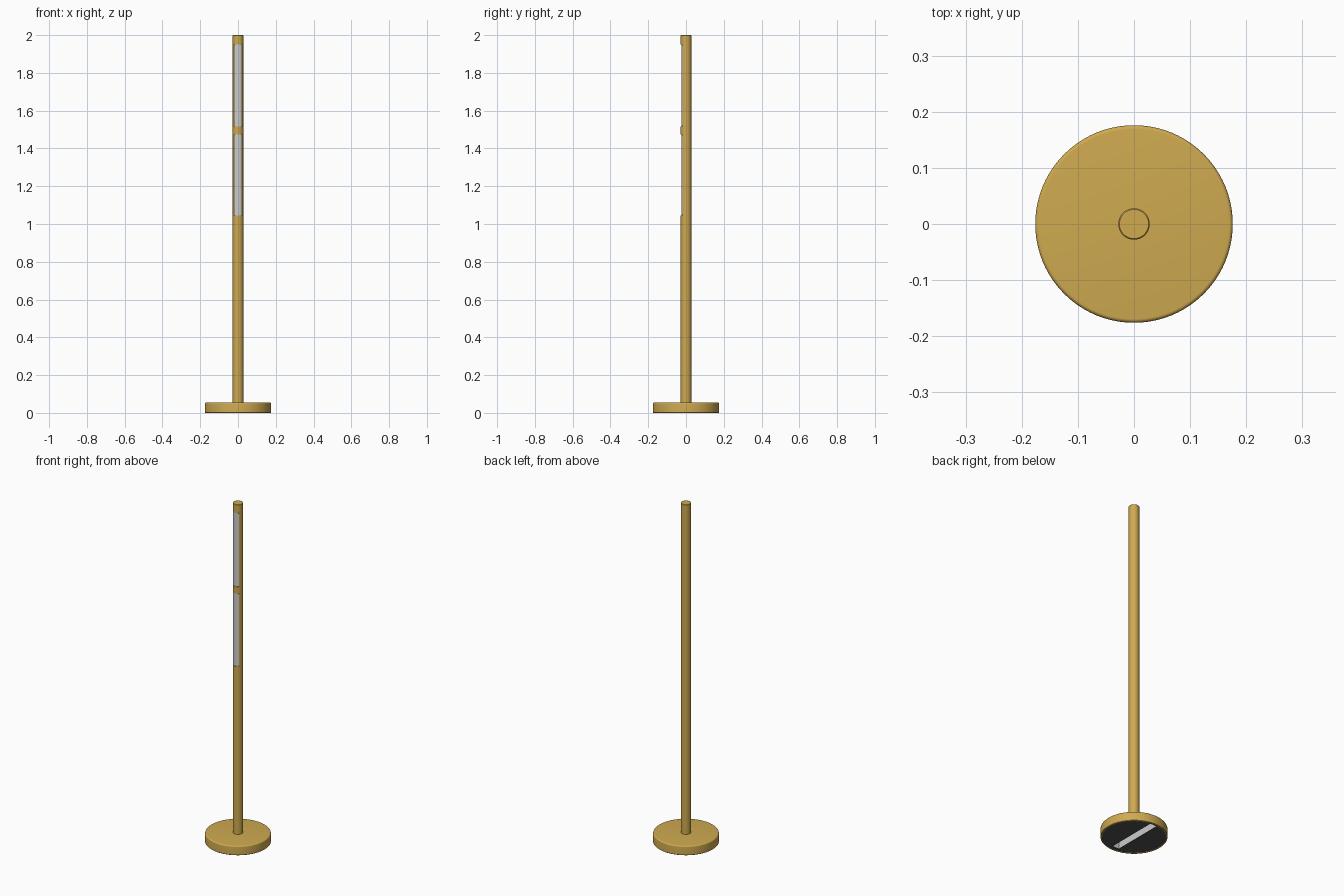
import bpy, bmesh, math

if "Cube" in bpy.data.objects:
    bpy.data.objects.remove(bpy.data.objects["Cube"])

def material(name, rgb):
    m = bpy.data.materials.new(name)
    m.diffuse_color = (*rgb, 1)
    m.use_nodes = True
    m.node_tree.nodes["Principled BSDF"].inputs["Base Color"].default_value = m.diffuse_color
    return m

brass = material("brass", (0.62, 0.40, 0.08))
rubber = material("dark_rubber", (0.08, 0.08, 0.085))

def finish(name, bm, mat=None, smooth=True):
    bmesh.ops.recalc_face_normals(bm, faces=bm.faces)
    me = bpy.data.meshes.new(name)
    bm.to_mesh(me)
    bm.free()
    ob = bpy.data.objects.new(name, me)
    bpy.context.collection.objects.link(ob)
    if mat:
        me.materials.append(mat)
    if smooth:
        bpy.ops.object.select_all(action='DESELECT')
        ob.select_set(True)
        bpy.context.view_layer.objects.active = ob
        bpy.ops.object.shade_smooth_by_angle(angle=math.radians(35))
    return ob

def lathe(name, profile, mat=None, steps=96):
    bm = bmesh.new()
    vs = [bm.verts.new((r, 0, z)) for r, z in profile]
    es = [bm.edges.new(p) for p in zip(vs, vs[1:])]
    bmesh.ops.spin(bm, geom=vs + es, axis=(0, 0, 1), cent=(0, 0, 0),
                   angle=2 * math.pi, steps=steps)
    bmesh.ops.remove_doubles(bm, verts=bm.verts, dist=1e-5)
    return finish(name, bm, mat)

def cutter_box(name, lo, hi):
    bm = bmesh.new()
    bmesh.ops.create_cube(bm, size=1)
    for v in bm.verts:
        v.co = [l + (c + 0.5) * (h - l) for c, l, h in zip(v.co, lo, hi)]
    ob = finish(name, bm, smooth=False)
    ob.hide_render = True
    ob.hide_set(True)
    return ob

def cut(ob, cutter):
    mod = ob.modifiers.new("cut", 'BOOLEAN')
    mod.operation = 'DIFFERENCE'
    mod.solver = 'EXACT'
    mod.object = cutter

# Base: hollow brass cup with rounded edges
R, H = 0.176, 0.055
edge = [(R - 0.007 + 0.007 * math.cos(a), H - 0.007 + 0.007 * math.sin(a))
        for a in [i * math.pi / 12 for i in range(7)]]
lathe("base_shell", [(0, 0.046), (0.168, 0.046), (0.168, 0.0), (R - 0.002, 0.0),
                     (R, 0.002)] + edge + [(0, H)], brass)

# Weight and rubber mat inside the base, with a cable slot
weight = lathe("base_weight", [(0, 0.006), (0.168, 0.006), (0.168, 0.046), (0, 0.046)])
mat_disc = lathe("base_mat", [(0, 0.003), (0.168, 0.003), (0.168, 0.006), (0, 0.006)], rubber)
slot = cutter_box("slot_cutter", (-0.022, -0.15, -0.01), (0.022, 0.16, 0.0455))
cut(weight, slot)
cut(mat_disc, slot)

# Pole
P = 0.028
pole = lathe("pole", [(0, 0.05), (P, 0.05), (P, 1.998), (P - 0.002, 2.0), (0, 2.0)],
             brass, 64)

# Light strips: shallow curved diffusers set in pockets on the front of the pole
def light_strip(name, z0, z1, w=0.0205, y_edge=-0.0185, bulge=0.0065):
    bm = bmesh.new()
    rings = []
    ends = [(0, 0.6), (0.003, 0.82), (0.008, 0.96), (0.013, 1)]
    levels = [(z0 + d, s) for d, s in ends] + [(z1 - d, s) for d, s in reversed(ends)]
    for z, s in levels:
        ring = []
        for i in range(13):
            t = (i / 6 - 1) * s
            ring.append(bm.verts.new((w * t, y_edge - bulge * (1 - t * t), z)))
        ring += [bm.verts.new((w * s, -0.012, z)), bm.verts.new((-w * s, -0.012, z))]
        rings.append(ring)
    n = len(rings[0])
    for a, b in zip(rings, rings[1:]):
        for i in range(n):
            j = (i + 1) % n
            bm.faces.new((a[i], a[j], b[j], b[i]))
    bm.faces.new(rings[0])
    bm.faces.new(rings[-1])
    finish(name, bm)
    cut(pole, cutter_box(name + "_cutter", (-0.05, -0.05, z0), (0.05, -0.0190, z1)))

light_strip("lower_light_strip", 1.045, 1.475)
light_strip("upper_light_strip", 1.515, 1.95)
